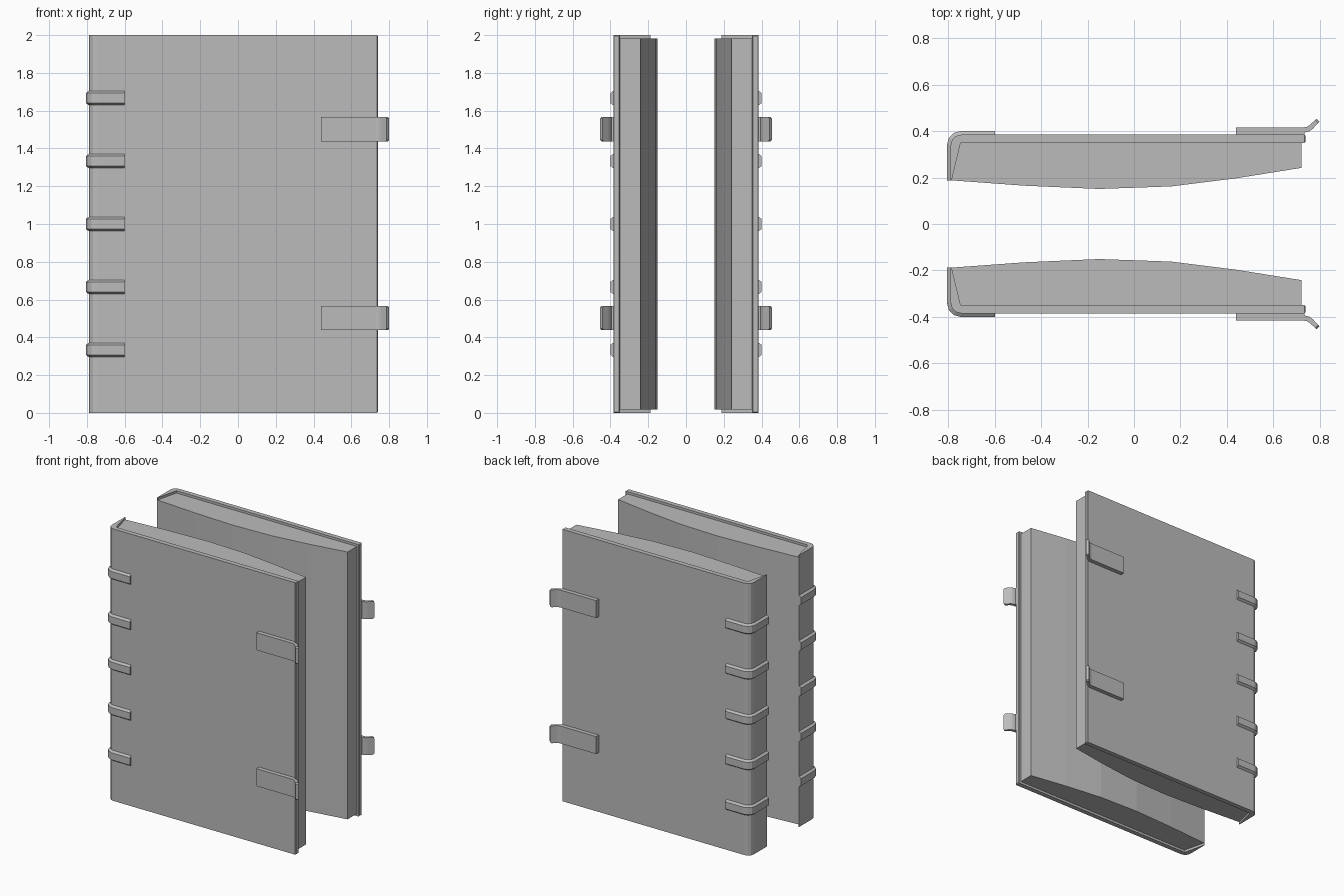
import bpy, bmesh
from math import sin, cos, pi

cube = bpy.data.objects.get("Cube")
if cube:
    bpy.data.objects.remove(cube, do_unlink=True)

grey = bpy.data.materials.new("plain grey")
grey.use_nodes = True
COLOUR = (0.5, 0.5, 0.5, 1)
grey.diffuse_color = COLOUR
grey.node_tree.nodes["Principled BSDF"].inputs["Base Color"].default_value = COLOUR


def loft(name, rings, side, bevel=None, width=0.005):
    """Join equal rings of points into a closed solid; side flips it in y."""
    bm = bmesh.new()
    rows = [[bm.verts.new((x, y * side, z)) for x, y, z in ring] for ring in rings]
    n = len(rows[0])
    for a, b in zip(rows, rows[1:]):
        for i in range(n):
            j = (i + 1) % n
            bm.faces.new((a[i], a[j], b[j], b[i]))
    bm.faces.new(rows[0])
    bm.faces.new(rows[-1])
    bmesh.ops.recalc_face_normals(bm, faces=bm.faces)
    if bevel:
        bmesh.ops.bevel(bm, geom=[e for e in bm.edges if bevel(e)], offset=width,
                        segments=1, affect='EDGES')
    mesh = bpy.data.meshes.new(name)
    bm.to_mesh(mesh)
    bm.free()
    mesh.materials.append(grey)
    obj = bpy.data.objects.new(name, mesh)
    bpy.context.collection.objects.link(obj)


def slab(name, profile, z0, z1, side, **kw):
    loft(name, [[(x, y, z) for x, y in profile] for z in (z0, z1)], side, **kw)


def corner(grow):
    """Rounded spine corner, pushed outward by grow."""
    r = 0.045 + grow
    return [(-0.745 - r * sin(t), 0.34 + r * cos(t))
            for t in (k * pi / 6 for k in range(4))]


# Profiles seen from above
cover = ([(0.74, 0.35), (0.74, 0.385)] + corner(0)
         + [(-0.79, 0.187), (-0.786, 0.187), (-0.747, 0.35)])
pages = [(-0.747, 0.35), (-0.786, 0.188), (-0.47, 0.165), (-0.15, 0.151),
         (0.16, 0.162), (0.44, 0.197), (0.722, 0.242), (0.722, 0.35)]
clasp = [(0.44, 0.384), (0.44, 0.416), (0.73, 0.416), (0.745, 0.419),
         (0.757, 0.426), (0.787, 0.454), (0.8, 0.441), (0.77, 0.41),
         (0.757, 0.4), (0.735, 0.394), (0.735, 0.384)]


def band_path(grow):
    return [(-0.6, 0.385 + grow)] + corner(grow) + [(-0.79 - grow, 0.187)]


def fore_edge(e):
    return all(v.co.x > 0.73 for v in e.verts)


def clasp_tip(e):
    a, b = (v.co for v in e.verts)
    return min(a.x, b.x) > 0.78 and abs(a.z - b.z) < 0.01


# Two mirrored halves: front and back
for side, half in ((-1, "front"), (1, "back")):
    slab(half + "_cover", cover, 0, 2, side, bevel=fore_edge)
    slab(half + "_pages", pages, 0.017, 1.983, side)
    # Raised bands wrapped round the spine
    for k in range(1, 6):
        z = k / 3
        rings = [[(*base, z - 0.039), (*base, z + 0.039),
                  (*top, z + 0.026), (*top, z - 0.026)]
                 for base, top in zip(band_path(-0.002), band_path(0.016))]
        loft(f"{half}_spine_band_{k}", rings, side)
    # Clasps with flared tips
    for z, level in ((0.502, "lower"), (1.502, "upper")):
        slab(f"{half}_{level}_clasp", clasp, z - 0.064, z + 0.064, side,
             bevel=clasp_tip, width=0.008)
